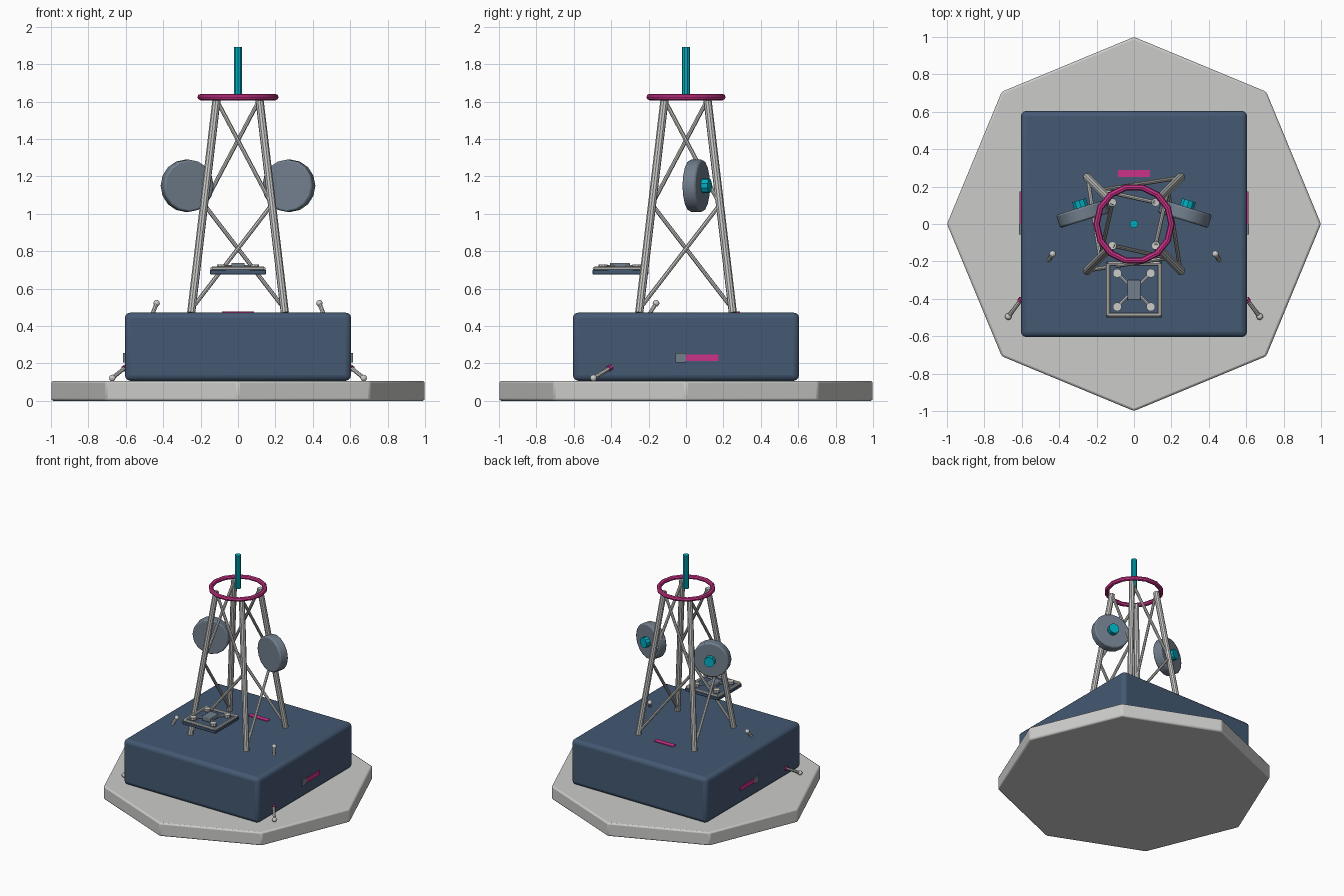
import bpy, math
from mathutils import Vector

if "Cube" in bpy.data.objects:
    bpy.data.objects.remove(bpy.data.objects["Cube"])


def material(name, r, g, b):
    m = bpy.data.materials.new(name)
    m.diffuse_color = (r, g, b, 1)
    m.use_nodes = True
    m.node_tree.nodes["Principled BSDF"].inputs["Base Color"].default_value = m.diffuse_color
    return m


GREY = material("light grey", 0.60, 0.60, 0.59)
NAVY = material("navy blue", 0.058, 0.10, 0.17)
SLATE = material("slate grey", 0.165, 0.21, 0.265)
PINK = material("magenta", 0.60, 0.032, 0.25)
TEAL = material("teal", 0.0, 0.42, 0.53)


def finish(name, mat, bevel=0, segments=2):
    o = bpy.context.object
    o.name = name
    o.data.materials.append(mat)
    if bevel:
        b = o.modifiers.new("bevel", 'BEVEL')
        b.width, b.segments, b.limit_method = bevel, segments, 'ANGLE'
    bpy.ops.object.shade_smooth_by_angle(angle=math.radians(35))
    return o


def box(name, lo, hi, mat, bevel=0, segments=2):
    lo, hi = Vector(lo), Vector(hi)
    bpy.ops.mesh.primitive_cube_add(size=1, location=(lo + hi) / 2)
    bpy.context.object.scale = hi - lo
    bpy.ops.object.transform_apply(location=False, rotation=False, scale=True)
    return finish(name, mat, bevel, segments)


def rod(name, a, b, r, mat, sides=10, bevel=0):
    a, b = Vector(a), Vector(b)
    bpy.ops.mesh.primitive_cylinder_add(vertices=sides, radius=r, depth=(b - a).length,
                                        location=(a + b) / 2)
    bpy.context.object.rotation_euler = (b - a).to_track_quat('Z', 'Y').to_euler()
    return finish(name, mat, bevel)


def ball(name, p, r, mat):
    bpy.ops.mesh.primitive_uv_sphere_add(segments=10, ring_count=6, radius=r, location=p)
    return finish(name, mat)


# Octagonal ground slab, corners on the axes
bpy.ops.mesh.primitive_cylinder_add(vertices=8, radius=1, depth=0.107, location=(0, 0, 0.0535))
finish("base_slab", GREY, 0.012)

# Main cabin block
box("cabin", (-0.605, -0.605, 0.107), (0.605, 0.605, 0.472), NAVY, 0.03, 3)
box("roof_plate", (-0.085, 0.25, 0.47), (0.085, 0.29, 0.478), PINK)

# Tower legs and zigzag braces, repeated around four sides
Z0, Z1, Z2 = 0.472, 1.05, 1.61


def leg_point(i, z):
    w = 0.25 + (0.115 - 0.25) * (z - Z0) / (Z2 - Z0)
    a = math.radians(45 + 90 * i)
    return Vector((w * math.sqrt(2) * math.cos(a), w * math.sqrt(2) * math.sin(a), z))


for i in range(4):
    rod(f"tower_leg_{i}", leg_point(i, Z0), leg_point(i, Z2), 0.022, GREY)
    rod(f"lower_brace_{i}", leg_point(i, Z0 + 0.02), leg_point(i + 1, Z1), 0.011, GREY, 8)
    rod(f"upper_brace_{i}", leg_point(i + 1, Z1), leg_point(i, Z2), 0.011, GREY, 8)

# Top ring and antenna
bpy.ops.mesh.primitive_torus_add(major_radius=0.2, minor_radius=0.017, major_segments=14,
                                 minor_segments=8, location=(0, 0, 1.624))
finish("top_ring", PINK)
rod("antenna", (0, 0, 1.624), (0, 0, 1.893), 0.022, TEAL, 10)

# Parts on both sides
for s, side in ((-1, "left"), (1, "right")):
    # Drum dish turned slightly inward, with a feed at the back
    c = Vector((s * 0.272, 0.055, 1.15))
    back = Vector((s * math.sin(0.3), math.cos(0.3), 0))
    rod(f"dish_{side}", c - back * 0.037, c + back * 0.037, 0.14, SLATE, 16, 0.01)
    rod(f"dish_feed_{side}", c + back * 0.03, c + back * 0.075, 0.04, TEAL, 10)

    # Wall stripe with a small square panel
    x = sorted((s * 0.60, s * 0.611))
    box(f"wall_stripe_{side}", (x[0], -0.01, 0.213), (x[1], 0.175, 0.248), PINK)
    x = sorted((s * 0.60, s * 0.614))
    box(f"wall_panel_{side}", (x[0], -0.055, 0.205), (x[1], 0.0, 0.255), SLATE)

    # Roof peg
    top = (s * 0.435, -0.16, 0.522)
    rod(f"roof_peg_{side}", (s * 0.457, -0.195, 0.465), top, 0.011, GREY, 8)
    ball(f"roof_peg_head_{side}", top, 0.018, GREY)

    # Slanted wall strut with magenta mount
    a, b = Vector((s * 0.60, -0.40, 0.18)), Vector((s * 0.672, -0.495, 0.122))
    rod(f"strut_mount_{side}", a, a + (b - a) * 0.15, 0.016, PINK, 8)
    rod(f"strut_{side}", a, b, 0.011, GREY, 8)
    ball(f"strut_foot_{side}", b, 0.018, GREY)

# Landing platform with an edge rail
box("platform", (-0.15, -0.5, 0.675), (0.15, -0.2, 0.702), NAVY, 0.004, 1)
corners = [(-0.138, -0.488), (0.138, -0.488), (0.138, -0.212), (-0.138, -0.212)]
for i in range(4):
    p, q = corners[i], corners[(i + 1) % 4]
    rod(f"platform_rail_{i}", (*p, 0.706), (*q, 0.706), 0.011, GREY, 8)

# Quad rotor craft
box("craft_body", (-0.036, -0.407, 0.7), (0.036, -0.3, 0.738), SLATE, 0.006)
for sx in (-1, 1):
    for sy in (-1, 1):
        p = (sx * 0.09, -0.353 + sy * 0.09)
        rod("craft_arm", (0, -0.353, 0.718), (*p, 0.718), 0.007, GREY, 6)
        rod("craft_rotor", (*p, 0.708), (*p, 0.73), 0.024, GREY, 10)
